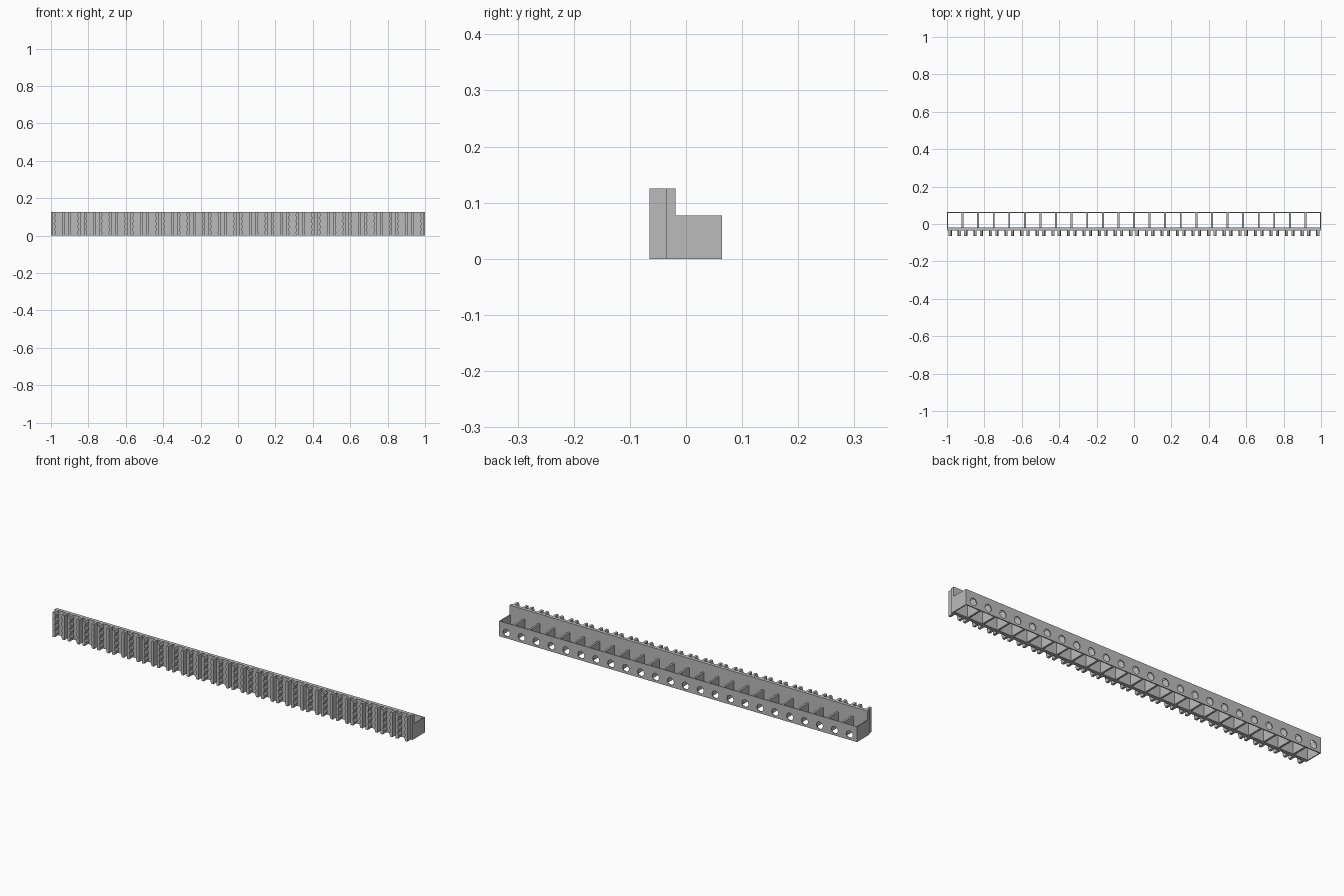
import bpy, bmesh, math

old = bpy.data.objects.get("Cube")
if old:
    bpy.data.objects.remove(old, do_unlink=True)

CELLS = 24
PITCH = 2 / CELLS
WALL_TOP, BOX_TOP = 0.125, 0.077
FRONT, PLATE, INNER, BACK = -0.065, -0.036, -0.019, 0.064
SKIN = 0.005

grey = bpy.data.materials.new("plain grey")
grey.use_nodes = True
grey.diffuse_color = (0.5, 0.5, 0.5, 1)
grey.node_tree.nodes["Principled BSDF"].inputs["Base Color"].default_value = (0.5, 0.5, 0.5, 1)


def finish(name, bm):
    bmesh.ops.recalc_face_normals(bm, faces=bm.faces)
    mesh = bpy.data.meshes.new(name)
    bm.to_mesh(mesh)
    bm.free()
    mesh.materials.append(grey)
    obj = bpy.data.objects.new(name, mesh)
    bpy.context.collection.objects.link(obj)
    return obj


def prism(bm, points, offset):
    """Extrude a closed polygon along the offset vector."""
    near = [bm.verts.new(p) for p in points]
    far = [bm.verts.new([a + b for a, b in zip(p, offset)]) for p in points]
    bm.faces.new(near)
    bm.faces.new(far[::-1])
    for i in range(len(near)):
        j = (i + 1) % len(near)
        bm.faces.new((near[i], far[i], far[j], near[j]))


def box(bm, x0, x1, y0, y1, z0, z1):
    prism(bm, [(x0, y0, z0), (x1, y0, z0), (x1, y1, z0), (x0, y1, z0)], (0, 0, z1 - z0))


# Tall front plate
bm = bmesh.new()
box(bm, -1, 1, PLATE, INNER, 0, WALL_TOP)
finish("front_plate", bm)

# End walls and the partitions between the open cells
bm = bmesh.new()
for i in range(CELLS + 1):
    x = -1 + i * PITCH
    x0, x1 = max(-1, x - SKIN), min(1, x + SKIN)
    box(bm, x0, x1, INNER, BACK - SKIN, 0, BOX_TOP)
finish("partitions", bm)

# Back wall: one panel with an eight-sided hole for each cell
HOLE_Z, HOLE_R = 0.028, 0.019
bm = bmesh.new()
for i in range(CELLS):
    cx = -1 + (i + 0.5) * PITCH
    layers = []
    for y in (BACK - SKIN, BACK):
        outer, inner = [], []
        for k in range(8):
            c, s = math.cos(k * math.pi / 4), math.sin(k * math.pi / 4)
            sx, sz = round(c * 1.3), round(s * 1.3)
            z = (0, HOLE_Z, BOX_TOP)[sz + 1]
            outer.append(bm.verts.new((cx + sx * PITCH / 2, y, z)))
            inner.append(bm.verts.new((cx + c * HOLE_R, y, HOLE_Z + s * HOLE_R)))
        layers.append((outer, inner))
    (o0, i0), (o1, i1) = layers
    for k in range(8):
        j = (k + 1) % 8
        bm.faces.new((o0[k], o0[j], i0[j], i0[k]))
        bm.faces.new((o1[k], i1[k], i1[j], o1[j]))
        bm.faces.new((i0[k], i0[j], i1[j], i1[k]))
        at_end = (i == 0 and k in (3, 4)) or (i == CELLS - 1 and k in (0, 7))
        if k in (1, 2, 5, 6) or at_end:
            bm.faces.new((o0[k], o1[k], o1[j], o0[j]))
bmesh.ops.remove_doubles(bm, verts=bm.verts, dist=0.0001)
finish("back_wall", bm)

# Front ribs: a pair per cell with notched edges facing each other
TEETH = 4
bm = bmesh.new()
for i in range(CELLS):
    cx = -1 + (i + 0.5) * PITCH
    for side in (-1, 1):
        points = [(cx + side * 0.033, FRONT, 0), (cx + side * 0.033, FRONT, WALL_TOP)]
        for k in range(2 * TEETH, -1, -1):
            reach = 0.016 if k % 2 else 0.021
            points.append((cx + side * reach, FRONT, WALL_TOP * k / (2 * TEETH)))
        prism(bm, points, (0, PLATE - FRONT, 0))
finish("notched_ribs", bm)
